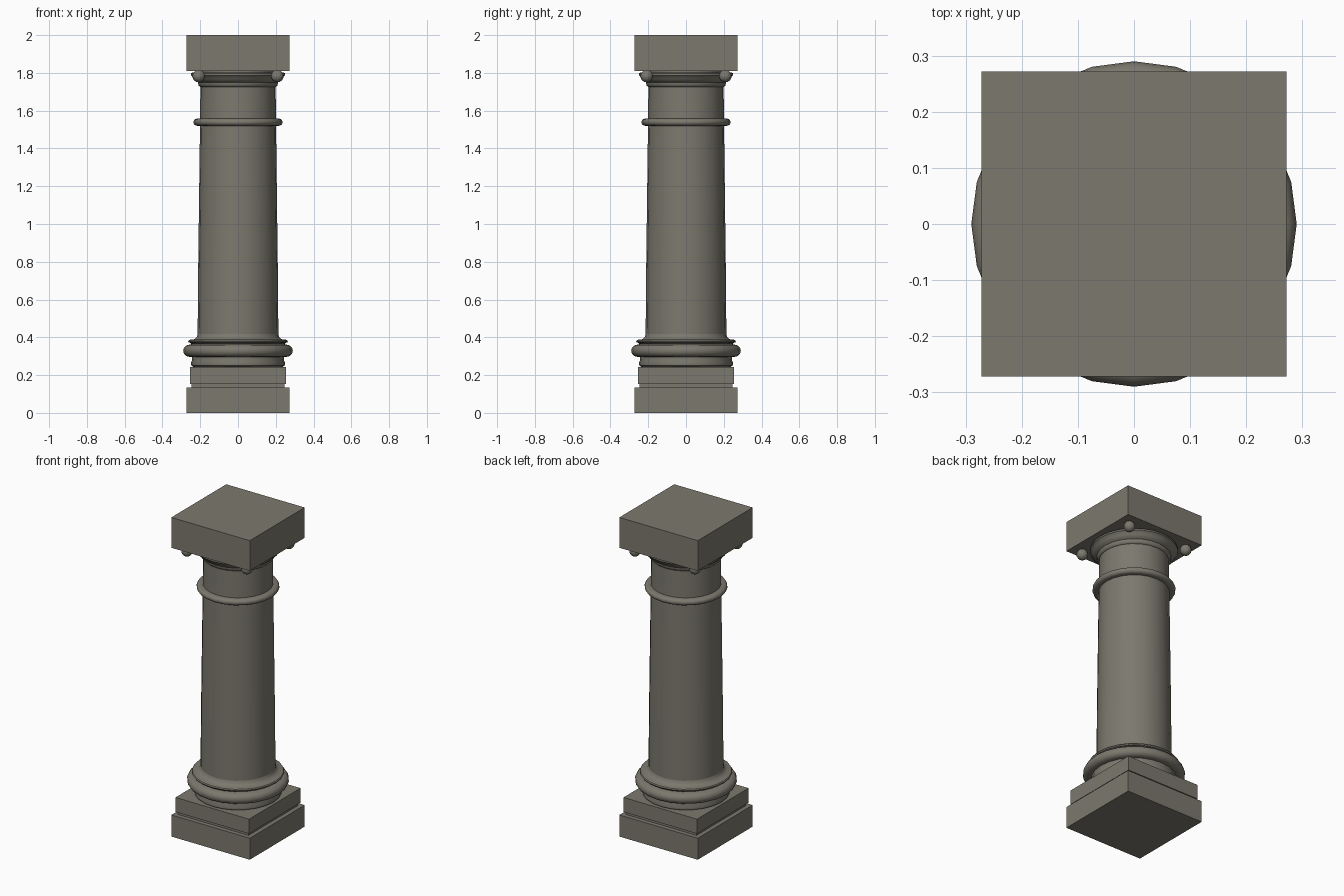
import bpy, bmesh, math

if "Cube" in bpy.data.objects:
    bpy.data.objects.remove(bpy.data.objects["Cube"])

SIDES = 24
stone = bpy.data.materials.new("grey_stone")
stone.diffuse_color = (0.20, 0.19, 0.155, 1)
stone.use_nodes = True
stone.node_tree.nodes["Principled BSDF"].inputs["Base Color"].default_value = stone.diffuse_color


def finish(bm, name, smooth):
    bmesh.ops.recalc_face_normals(bm, faces=bm.faces)
    me = bpy.data.meshes.new(name)
    bm.to_mesh(me)
    bm.free()
    me.materials.append(stone)
    ob = bpy.data.objects.new(name, me)
    bpy.context.collection.objects.link(ob)
    if smooth:
        bpy.ops.object.select_all(action='DESELECT')
        ob.select_set(True)
        bpy.context.view_layer.objects.active = ob
        bpy.ops.object.shade_smooth_by_angle(angle=math.radians(40))
    return ob


def slab(name, half, z0, z1):
    bm = bmesh.new()
    bmesh.ops.create_cube(bm, size=1)
    for v in bm.verts:
        v.co = (v.co.x * 2 * half, v.co.y * 2 * half, z0 + (v.co.z + 0.5) * (z1 - z0))
    return finish(bm, name, False)


def lathe(name, profile):
    """Turn a (radius, height) profile round z and cap both ends."""
    bm = bmesh.new()
    rings = []
    for r, z in profile:
        rings.append([bm.verts.new((r * math.cos(i * math.tau / SIDES),
                                    r * math.sin(i * math.tau / SIDES), z))
                      for i in range(SIDES)])
    for a, b in zip(rings, rings[1:]):
        for i in range(SIDES):
            j = (i + 1) % SIDES
            bm.faces.new((a[i], a[j], b[j], b[i]))
    bm.faces.new(rings[0][::-1])
    bm.faces.new(rings[-1])
    return finish(bm, name, True)


def bulge(r, dr, z, dz, n=8):
    """Half-round moulding profile, bottom to top."""
    return [(r + dr * math.cos(t), z + dz * math.sin(t))
            for t in (math.pi * (k / n - 0.5) for k in range(n + 1))]


# Square base
slab("plinth", 0.272, 0.0, 0.135)
slab("plinth_joint", 0.245, 0.135, 0.155)
slab("upper_plinth", 0.255, 0.152, 0.243)

# Round base mouldings
lathe("base_moulding",
      [(0.235, 0.243), (0.247, 0.25), (0.25, 0.265), (0.243, 0.28), (0.245, 0.297)]
      + bulge(0.258, 0.032, 0.329, 0.032)
      + [(0.247, 0.364), (0.252, 0.37)] + bulge(0.25, 0.014, 0.379, 0.009, 4)
      + [(0.232, 0.39), (0.219, 0.40), (0.213, 0.42)])

# Tapering shaft and neck ring
lathe("shaft", [(0.214, 0.39), (0.211, 0.75), (0.206, 1.15), (0.201, 1.54), (0.199, 1.75)])
lathe("neck_ring", bulge(0.215, 0.021, 1.539, 0.019))

# Flared capital
lathe("capital",
      [(0.199, 1.725), (0.208, 1.732), (0.211, 1.742), (0.212, 1.75), (0.222, 1.756),
       (0.234, 1.768), (0.24, 1.78), (0.25, 1.787), (0.25, 1.797), (0.243, 1.802)])

# Square top slab
slab("abacus", 0.272, 1.81, 2.0)
lathe("abacus_joint", [(0.19, 1.80), (0.19, 1.812)])

# Corner balls under the top slab
for sx in (-1, 1):
    for sy in (-1, 1):
        bm = bmesh.new()
        bmesh.ops.create_uvsphere(bm, u_segments=16, v_segments=10, radius=0.033)
        bmesh.ops.translate(bm, verts=bm.verts, vec=(sx * 0.208, sy * 0.208, 1.783))
        finish(bm, "corner_ball", True)
